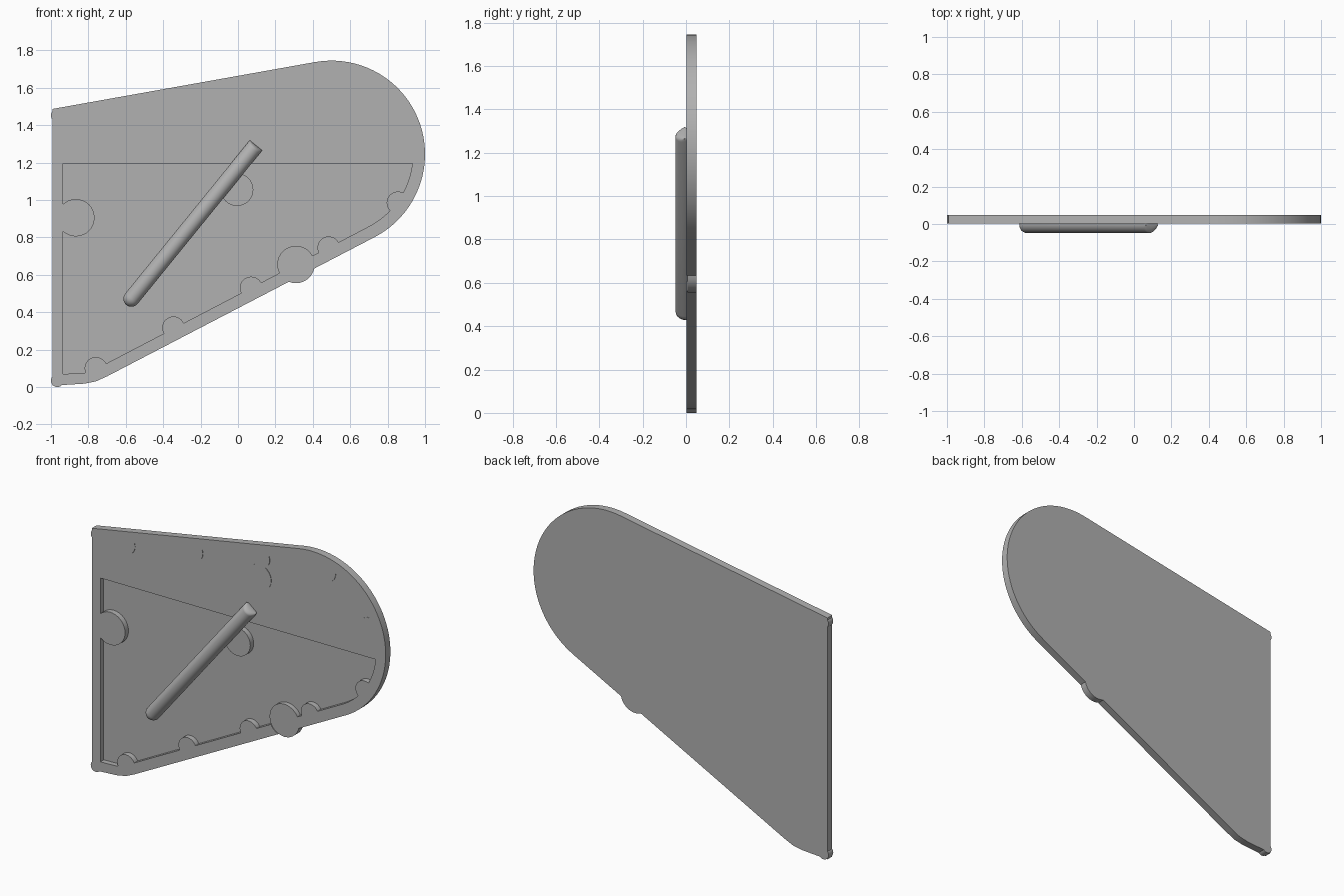
import bpy, bmesh
from math import sin, cos, pi, radians
from mathutils import Vector

if "Cube" in bpy.data.objects:
    bpy.data.objects.remove(bpy.data.objects["Cube"])

FRONT, BACK = 0.002, 0.048      # plate depth range
LOW_FLOOR, HIGH_FLOOR = 0.035, 0.005
STEP_Z, RIM = 1.195, 0.065

# Mid grey for the whole model
grey = bpy.data.materials.new("dark_grey")
grey.diffuse_color = (0.44, 0.44, 0.44, 1)
grey.use_nodes = True
grey.node_tree.nodes["Principled BSDF"].inputs["Base Color"].default_value = grey.diffuse_color


def outline(inset):
    """Teardrop outline in x/z, shrunk inward by inset."""
    cx, cz, r = 0.5, 1.245, 0.5 - inset
    corner = [(-0.993, 0.007), (-0.82, 0.018), (-0.76, 0.03), (-0.70, 0.057)]
    if inset:
        corner = [(-0.935, 0.07), (-0.835, 0.073), (-0.79, 0.082), (-0.73, 0.112)]
    arc = [(cx + r * cos(a), cz + r * sin(a))
           for a in (radians(-62.6 + i * 162.6 / 40) for i in range(41))]
    x = corner[0][0]
    ex, ez = arc[-1]
    return corner + arc + [(x, ez - (ex - x) * 0.1785)]


def to_object(name, bm):
    me = bpy.data.meshes.new(name)
    bm.to_mesh(me)
    bm.free()
    me.materials.append(grey)
    ob = bpy.data.objects.new(name, me)
    bpy.context.collection.objects.link(ob)
    return ob


def prism(name, pts, y0, y1):
    """Extrude an x/z polygon from y0 to y1."""
    bm = bmesh.new()
    bm.faces.new([bm.verts.new((x, y0, z)) for x, z in pts])
    ext = bmesh.ops.extrude_face_region(bm, geom=bm.faces[:])
    bmesh.ops.translate(bm, vec=(0, y1 - y0, 0),
                        verts=[v for v in ext["geom"] if isinstance(v, bmesh.types.BMVert)])
    bmesh.ops.recalc_face_normals(bm, faces=bm.faces[:])
    return to_object(name, bm)


def boolean(target, tool, operation):
    mod = target.modifiers.new("bool", 'BOOLEAN')
    mod.operation, mod.solver, mod.object = operation, 'EXACT', tool
    bpy.context.view_layer.objects.active = target
    bpy.ops.object.modifier_apply(modifier=mod.name)
    bpy.data.objects.remove(tool)


def disc(x, z, r, y0, y1):
    pts = [(x + r * cos(2 * pi * i / 32), z + r * sin(2 * pi * i / 32)) for i in range(32)]
    return prism("boss_tool", pts, y0, y1)


def smooth(ob):
    bpy.ops.object.select_all(action='DESELECT')
    ob.select_set(True)
    bpy.context.view_layer.objects.active = ob
    bpy.ops.object.shade_smooth_by_angle(angle=radians(30))


# Cover plate with a very shallow pocket on top and a deep pocket below
cover = prism("cover_plate", outline(0), FRONT, BACK)
pocket = prism("pocket_tool", outline(RIM), -0.05, LOW_FLOOR)
boolean(pocket, prism("step_tool", [(-2, STEP_Z), (2, STEP_Z), (2, 3), (-2, 3)],
                      HIGH_FLOOR, 0.1), 'DIFFERENCE')

# Screw bosses left standing in the pockets
bosses = [(-0.76, 0.10, 0.06), (-0.345, 0.317, 0.06), (0.07, 0.53, 0.06), (0.485, 0.745, 0.06),
          (0.855, 0.985, 0.06), (-0.76, 1.45, 0.06), (-0.30, 1.53, 0.06), (0.153, 1.61, 0.06),
          (0.6, 1.645, 0.06), (0.885, 1.38, 0.06),
          (-0.867, 0.905, 0.1), (-0.005, 1.055, 0.087), (0.143, 1.488, 0.08), (0.31, 0.655, 0.1)]
for x, z, r in bosses:
    boolean(pocket, disc(x, z, r, -0.1, 0.1), 'DIFFERENCE')
boolean(cover, pocket, 'DIFFERENCE')

# Small rounded corner bumps on the straight edge
for z in (0.034, 1.452):
    boolean(cover, disc(-0.966, z, 0.034, FRONT, BACK), 'UNION')

# Large boss that pokes past the lower edge, its face slightly below the rim
boolean(cover, disc(0.31, 0.655, 0.1, -0.1, FRONT + 0.004), 'DIFFERENCE')
boolean(cover, disc(0.31, 0.655, 0.1, FRONT + 0.004, BACK), 'UNION')
smooth(cover)

# Diagonal handle bar: ball-shaped lower end, upper end rounded only in depth
R, N = 0.043, 24
a, b = Vector((-0.57, -0.006, 0.472)), Vector((0.096, -0.006, 1.292))
axis = (b - a).normalized()
side = axis.cross(Vector((0, 1, 0)))
length = (b - a).length
steps = [radians(t) for t in (2, 20, 40, 60, 75, 90)]
rings = [(-R * cos(t), sin(t), sin(t)) for t in steps]
rings += [(length - 0.55 * R * (1 - cos(t)), 1, sin(t)) for t in reversed(steps)]
bm = bmesh.new()
loops = []
for along, w, d in rings:
    loops.append([bm.verts.new(a + axis * along + side * (R * w * cos(2 * pi * i / N))
                               + Vector((0, R * d * sin(2 * pi * i / N), 0))) for i in range(N)])
for p, q in zip(loops, loops[1:]):
    for i in range(N):
        j = (i + 1) % N
        bm.faces.new((p[i], p[j], q[j], q[i]))
bm.faces.new(loops[0])
bm.faces.new(loops[-1])
bmesh.ops.recalc_face_normals(bm, faces=bm.faces[:])
smooth(to_object("handle_bar", bm))
